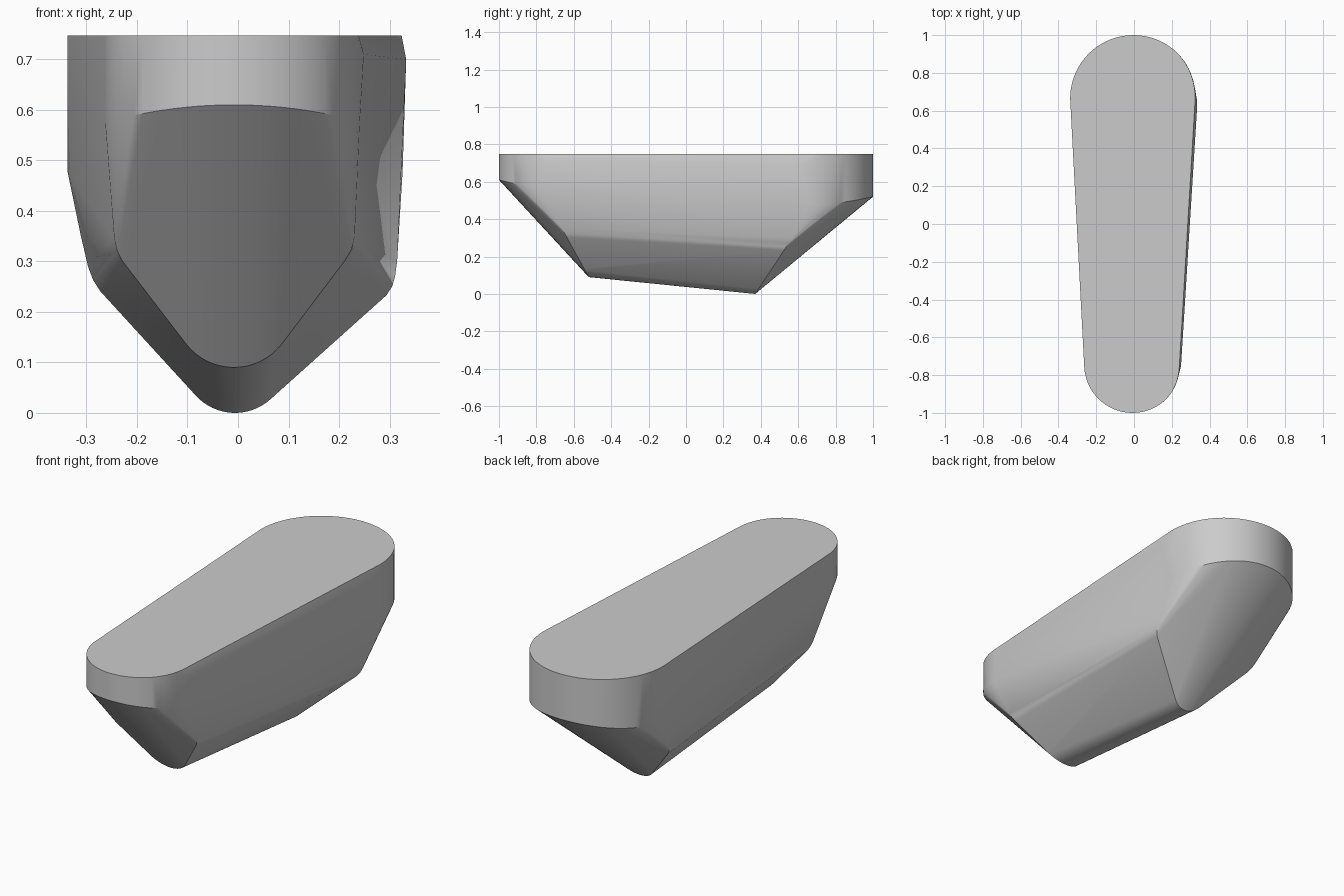
import bpy, bmesh
from math import sin, cos, radians, pi

if "Cube" in bpy.data.objects:
    bpy.data.objects.remove(bpy.data.objects["Cube"])

TOP = 0.747
points = []


def end_arc(cx, cy, r, sign, rim_z, drop, n=32):
    """Rounded end: flat top edge plus the sagging lower rim."""
    for i in range(n + 1):
        a = pi * i / n
        x, y = cos(a), cy + sign * r * sin(a)
        right = max(x, 0) ** 6
        points.append((cx + r * x - 0.008 * right, y, TOP))
        points.append((cx + r * x - 0.006 * right, y, rim_z - drop * x * x))


def keel_section(cx, r, z0, left, right, a_left, a_right, y_of_z):
    """Leaning V section with a rounded bottom and softened shoulders."""
    sec = []
    for i in range(17):
        a = radians(-a_left + (a_left + a_right) * i / 16)
        sec.append((cx + r * sin(a), z0 + r * (1 - cos(a))))
    for x, z in left + right + sec:
        points.append((x, y_of_z(z), z))


# Rounded ends of the upper body
end_arc(-0.008, -0.744, 0.256, -1, 0.61, 0.035)
end_arc(-0.003, 0.665, 0.335, 1, 0.52, 0.04)

# Slight bulge just below the top on the right flank
points += [(0.333, 0.60, 0.70), (0.333, 0.66, 0.70), (0.249, -0.75, 0.71)]

# Front and back keel sections
keel_section(-0.008, 0.12, 0.09,
             [(-0.23, 0.302), (-0.239, 0.32), (-0.245, 0.345)],
             [(0.212, 0.302), (0.225, 0.324), (0.231, 0.35)],
             52, 52, lambda z: -0.52 - (z - 0.09) * 0.55)
keel_section(-0.006, 0.105, 0.0,
             [(-0.272, 0.24), (-0.287, 0.263), (-0.297, 0.29), (-0.311, 0.35)],
             [(0.294, 0.233), (0.305, 0.25), (0.311, 0.27), (0.315, 0.30)],
             48, 42, lambda z: 0.37 + z * 0.66)

# Tapered body as the hull of its defining edges
bm = bmesh.new()
for p in points:
    bm.verts.new(p)
bmesh.ops.remove_doubles(bm, verts=bm.verts[:], dist=0.0005)
bmesh.ops.convex_hull(bm, input=bm.verts[:])
bmesh.ops.delete(bm, geom=[v for v in bm.verts if not v.link_faces], context='VERTS')
bmesh.ops.dissolve_limit(bm, angle_limit=radians(0.5), verts=bm.verts[:], edges=bm.edges[:])
bmesh.ops.recalc_face_normals(bm, faces=bm.faces[:])
mesh = bpy.data.meshes.new("tapered_body")
bm.to_mesh(mesh)
bm.free()
body = bpy.data.objects.new("tapered_body", mesh)
bpy.context.collection.objects.link(body)
bpy.context.view_layer.objects.active = body
body.select_set(True)
bpy.ops.object.shade_smooth_by_angle(angle=radians(30))
